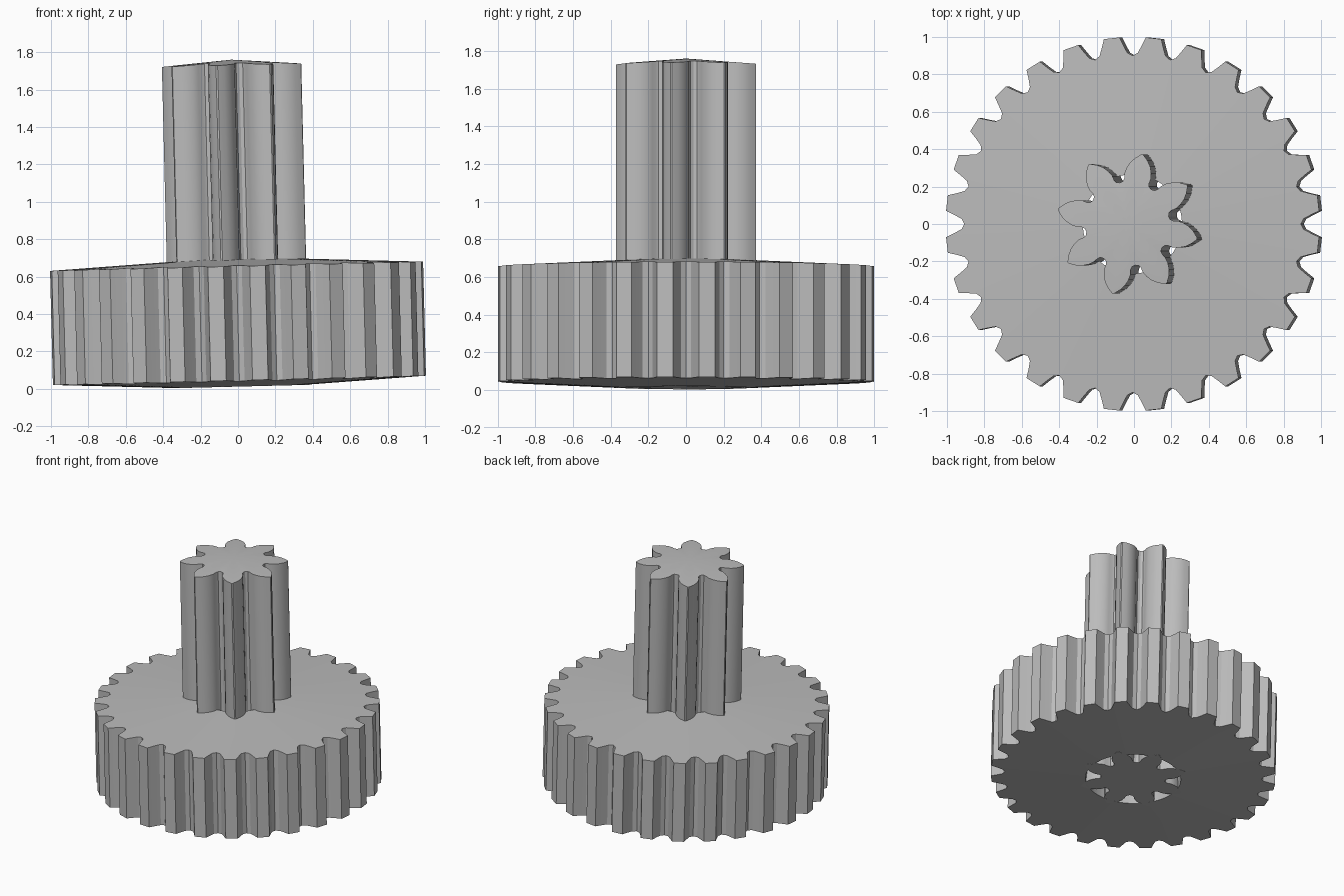
import bpy, bmesh, math
from mathutils import Matrix

cube = bpy.data.objects.get("Cube")
if cube:
    bpy.data.objects.remove(cube, do_unlink=True)

grey = bpy.data.materials.new("plain grey")
grey.use_nodes = True
colour = (0.5, 0.5, 0.5, 1)
grey.diffuse_color = colour
grey.node_tree.nodes["Principled BSDF"].inputs["Base Color"].default_value = colour

# The whole part leans slightly about its mid-height
LEAN = Matrix.Translation((0, 0, 0.35)) @ Matrix.Rotation(math.radians(-1.43), 4, 'Y')


def gear_outline(teeth, start, half_tooth, root):
    """Polar outline; half_tooth lists (radius, half angle) from tip to base."""
    points = []
    pitch = 360 / teeth
    for i in range(teeth):
        mid = start + i * pitch
        points += [(r, mid - a) for r, a in reversed(half_tooth)]
        points += [(r, mid + a) for r, a in half_tooth]
        points.append((root, mid + pitch / 2))
    return points


def ring(bm, polar, height):
    return [bm.verts.new((r * math.cos(math.radians(a)),
                          r * math.sin(math.radians(a)), height(r))) for r, a in polar]


def bridge(bm, a, b):
    for i in range(len(a)):
        j = (i + 1) % len(a)
        bm.faces.new((a[i], a[j], b[j], b[i]))


def fan(bm, loop, z):
    hub = bm.verts.new((0, 0, z))
    for i in range(len(loop)):
        bm.faces.new((loop[i], loop[(i + 1) % len(loop)], hub))


def finish(bm, name):
    bmesh.ops.recalc_face_normals(bm, faces=bm.faces)
    bm.transform(LEAN)
    mesh = bpy.data.meshes.new(name)
    bm.to_mesh(mesh)
    bm.free()
    mesh.materials.append(grey)
    obj = bpy.data.objects.new(name, mesh)
    bpy.context.collection.objects.link(obj)
    bpy.ops.object.select_all(action='DESELECT')
    obj.select_set(True)
    bpy.context.view_layer.objects.active = obj
    bpy.ops.object.shade_smooth_by_angle(angle=math.radians(25))


# Large wheel: shallow coned faces and an open bore
outline = gear_outline(28, 180 / 28, [(1.0, 2.4), (0.955, 3.5), (0.915, 4.7)], 0.9)
dome = lambda r: 0.305 + 0.05 * (1 - r)
bm = bmesh.new()
top = ring(bm, outline, dome)
bottom = ring(bm, outline, lambda r: -dome(r))
bore_top = ring(bm, [(0.265, a) for r, a in outline], dome)
bore_bottom = ring(bm, [(0.335, a) for r, a in outline], lambda r: -dome(r))
for a, b in ((top, bottom), (bottom, bore_bottom), (bore_bottom, bore_top), (bore_top, top)):
    bridge(bm, a, b)
finish(bm, "large_wheel")

# Tall pinion: pointed leaf teeth, running through the bore
outline = gear_outline(8, 33, [(0.38, 0.7), (0.355, 5.5), (0.33, 9.5), (0.3, 13),
                               (0.27, 15.5), (0.245, 16), (0.23, 18)], 0.224)
bm = bmesh.new()
top = ring(bm, outline, lambda r: 1.38 + 0.08 * (0.38 - r))
bottom = ring(bm, outline, lambda r: -0.338)
bridge(bm, top, bottom)
fan(bm, top, 1.41)
fan(bm, bottom, -0.338)
finish(bm, "pinion")
